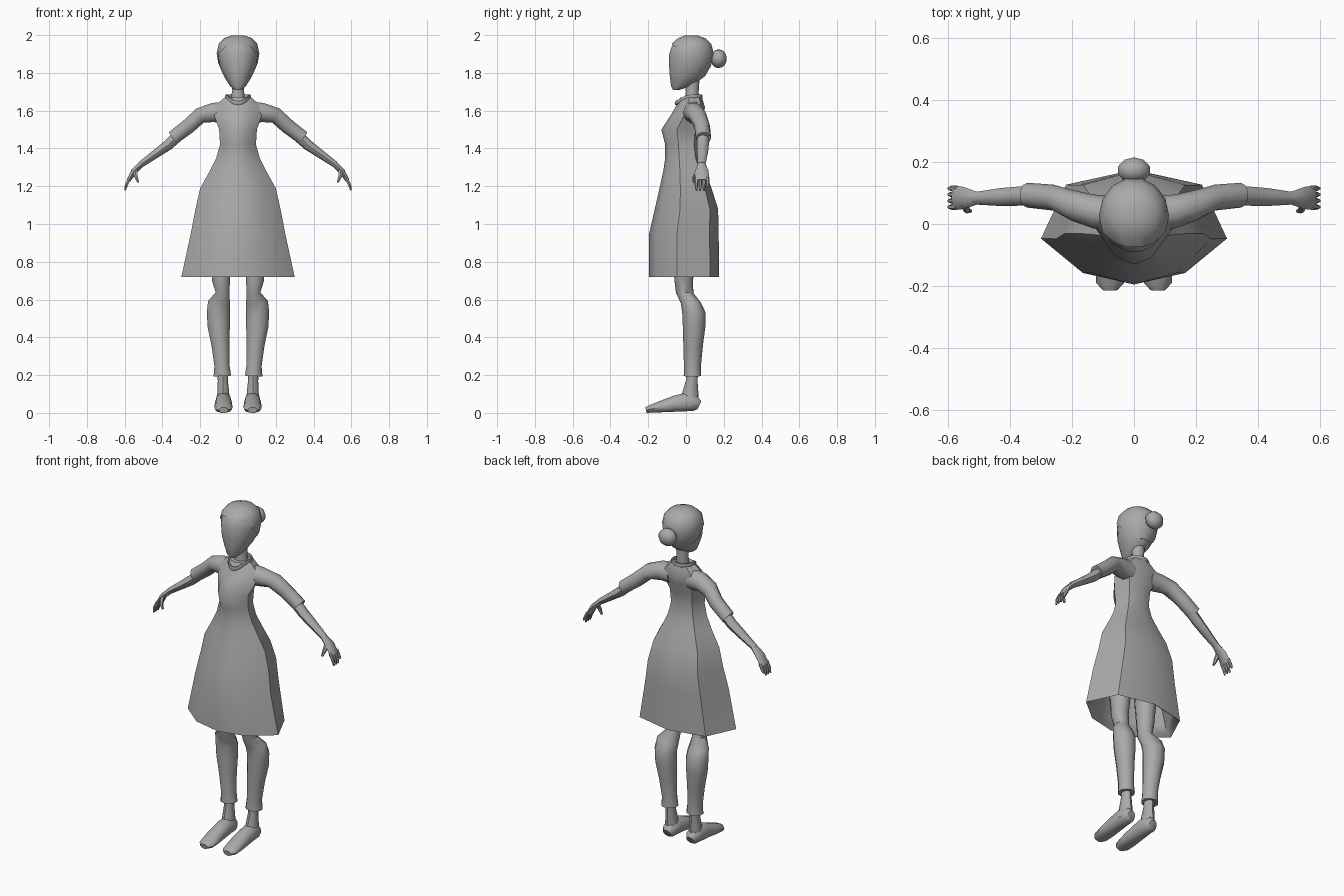
import bpy
import bmesh
from math import cos, sin, tau
from mathutils import Vector

default_cube = bpy.data.objects.get("Cube")
if default_cube:
    bpy.data.objects.remove(default_cube)

# Single plain clay colour
clay = bpy.data.materials.new("plain grey")
clay.use_nodes = True
clay.diffuse_color = (0.4, 0.4, 0.4, 1)
clay.node_tree.nodes["Principled BSDF"].inputs["Base Color"].default_value = clay.diffuse_color


def circle(sides):
    return [(cos(tau * i / sides), sin(tau * i / sides)) for i in range(sides)]


def finish(name, bm, mirror=False, angle=0.8):
    """Turn a bmesh into a smooth-shaded object, optionally mirrored in x."""
    bmesh.ops.recalc_face_normals(bm, faces=bm.faces)
    mesh = bpy.data.meshes.new(name)
    bm.to_mesh(mesh)
    bm.free()
    mesh.materials.append(clay)
    obj = bpy.data.objects.new(name, mesh)
    bpy.context.collection.objects.link(obj)
    bpy.ops.object.select_all(action="DESELECT")
    bpy.context.view_layer.objects.active = obj
    obj.select_set(True)
    bpy.ops.object.shade_smooth_by_angle(angle=angle)
    if mirror:
        modifier = obj.modifiers.new("mirror", "MIRROR")
        modifier.use_mirror_merge = False
    return obj


def skin(rings):
    """Bridge rings of points with quads and cap both ends."""
    bm = bmesh.new()
    loops = [[bm.verts.new(point) for point in ring] for ring in rings]
    count = len(loops[0])
    for low, high in zip(loops, loops[1:]):
        for i in range(count):
            j = (i + 1) % count
            bm.faces.new((low[i], low[j], high[j], high[i]))
    bm.faces.new(loops[0])
    bm.faces.new(loops[-1])
    return bm


def layers(template, rows):
    """Stack a unit outline using rows of height, half width, front y, back y."""
    return skin([[(u * half, (front + back) / 2 + v * (back - front) / 2, z)
                  for u, v in template] for z, half, front, back in rows])


def limb(path, side=(0, 1, 0), sides=8):
    """Tube through (centre, radius along side, other radius)."""
    centres = [Vector(step[0]) for step in path]
    side = Vector(side)
    rings = []
    for i, (_, wide, thick) in enumerate(path):
        tangent = centres[min(i + 1, len(path) - 1)] - centres[max(i - 1, 0)]
        other = tangent.cross(side).normalized()
        rings.append([centres[i] + side * wide * c + other * thick * s
                      for c, s in circle(sides)])
    return skin(rings)


# Dress: faceted outline, with a hem turned up inside
half_outline = [(0, -1), (.55, -.8), (1, -.2), (.73, .74), (0, 1)]
dress_outline = half_outline + [(-u, v) for u, v in half_outline[-2:0:-1]]
dress_rows = [
    (1.1, .15, -.1, .1),
    (.78, .25, -.15, .135),
    (.74, .27, -.17, .15),
    (.72, .3, -.195, .175),
    (.95, .25, -.195, .173),
    (1.08, .225, -.165, .17),
    (1.19, .2, -.14, .135),
    (1.28, .15, -.12, .1),
    (1.35, .115, -.11, .075),
    (1.42, .095, -.11, .065),
    (1.5, .1, -.13, .075),
    (1.57, .125, -.085, .095),
    (1.62, .13, -.055, .1),
    (1.67, .07, -.03, .085),
]
finish("dress", layers(dress_outline, dress_rows))

# Collar: thin rolled band dipping at the front
collar_path = []
for c, s in circle(16):
    dip = max(0, -s) ** 2
    collar_path.append(Vector((c * .062, .027 + s * .055 - dip * .025, 1.675 - dip * .035)))
bm = bmesh.new()
collar_rings = []
for (c, s), centre in zip(circle(16), collar_path):
    out = Vector((c, s, 0))
    collar_rings.append([bm.verts.new(centre + out * .007 * a + Vector((0, 0, .012 * b)))
                         for a, b in circle(6)])
for i in range(16):
    for k in range(6):
        here, ahead = collar_rings[i], collar_rings[(i + 1) % 16]
        bm.faces.new((here[k], ahead[k], ahead[(k + 1) % 6], here[(k + 1) % 6]))
finish("collar", bm)

# Neck and head
neck = [((0, .03, 1.64), .04, .042), ((0, .033, 1.7), .034, .034), ((0, .033, 1.79), .04, .036)]
finish("neck", limb(neck, sides=10))
head_rows = [
    (1.71, .018, -.07, -.035),
    (1.73, .042, -.08, .03),
    (1.78, .073, -.088, .1),
    (1.83, .096, -.092, .13),
    (1.9, .107, -.092, .146),
    (1.95, .096, -.075, .132),
    (1.98, .068, -.04, .1),
    (1.995, .025, 0, .055),
]
finish("head", layers(circle(14), head_rows))

# Hair: slightly larger shell with the face side cut away
hair_rows = [(z + .004, half + .006, front - .004, back + .004)
             for z, half, front, back in head_rows[2:]]
bm = layers(circle(14), hair_rows)
bmesh.ops.bisect_plane(bm, geom=bm.verts[:] + bm.edges[:] + bm.faces[:],
                       plane_co=(0, -.07, 1.95), plane_no=(0, -.72, -.69), clear_outer=True)
finish("hair", bm)

# Bun at the back of the head
bm = bmesh.new()
bmesh.ops.create_uvsphere(bm, u_segments=10, v_segments=7, radius=1)
for vert in bm.verts:
    vert.co = Vector((vert.co.x * .055, .173 + vert.co.y * .043, 1.875 + vert.co.z * .05))
finish("hair_bun", bm)

# Arms: sleeve, forearm, palm, fingers and thumb
sleeve = [
    ((.06, .035, 1.59), .055, .06),
    ((.13, .04, 1.59), .055, .054),
    ((.2, .06, 1.575), .05, .044),
    ((.26, .085, 1.52), .042, .042),
    ((.345, .093, 1.455), .04, .039),
    ((.34, .093, 1.459), .03, .03),
]
finish("sleeve", limb(sleeve, sides=10), mirror=True)
forearm = [
    ((.31, .09, 1.475), .031, .031),
    ((.37, .09, 1.418), .031, .028),
    ((.43, .087, 1.375), .029, .023),
    ((.515, .083, 1.315), .02, .017),
]
finish("forearm", limb(forearm), mirror=True)
palm = [
    ((.505, .083, 1.322), .02, .016),
    ((.55, .084, 1.28), .036, .016),
    ((.58, .084, 1.23), .038, .011),
]
finish("palm", limb(palm), mirror=True)
for index, name in enumerate(("index", "middle", "ring", "little")):
    y = .055 + index * .02
    tip = 1.195 if name == "little" else 1.177
    finger = [((.572, y, 1.245), .01, .01), ((.59, y, 1.21), .009, .009),
              ((.598, y, tip), .005, .005)]
    finish(name + "_finger", limb(finger, sides=6), mirror=True)
thumb = [((.545, .065, 1.29), .012, .015), ((.54, .045, 1.25), .011, .011),
         ((.528, .042, 1.22), .006, .006)]
finish("thumb", limb(thumb, sides=6), mirror=True)

# Legs: loose trousers ending in an open-looking cuff
trouser = [
    ((.085, 0, 1.12), .08, .07),
    ((.09, -.01, .85), .065, .06),
    ((.09, -.012, .7), .049, .05),
    ((.082, -.007, .635), .046, .038),
    ((.1, .027, .58), .054, .063),
    ((.104, .042, .53), .062, .064),
    ((.102, .043, .46), .06, .062),
    ((.093, .038, .36), .052, .05),
    ((.085, .034, .25), .045, .042),
    ((.083, .034, .195), .046, .049),
    ((.083, .034, .2), .036, .036),
]
finish("trouser_leg", limb(trouser, sides=10), mirror=True)
ankle = [((.08, .034, .25), .033, .03), ((.08, .03, .17), .031, .027),
         ((.078, .022, .1), .044, .032), ((.078, .015, .04), .05, .04)]
finish("ankle", limb(ankle), mirror=True)

# Foot: lofted from heel to toe
foot = [
    ((.077, .07, .045), .025, .025),
    ((.077, .05, .055), .04, .042),
    ((.077, 0, .062), .044, .053),
    ((.077, -.06, .052), .046, .046),
    ((.077, -.13, .037), .048, .034),
    ((.077, -.19, .025), .045, .022),
    ((.077, -.212, .02), .025, .016),
]
bm = limb(foot, side=(1, 0, 0), sides=10)
for vert in bm.verts:
    vert.co.z = max(vert.co.z, .005 + (vert.co.y + .212) * .04)
    vert.co.z -= .005
finish("foot", bm, mirror=True)
